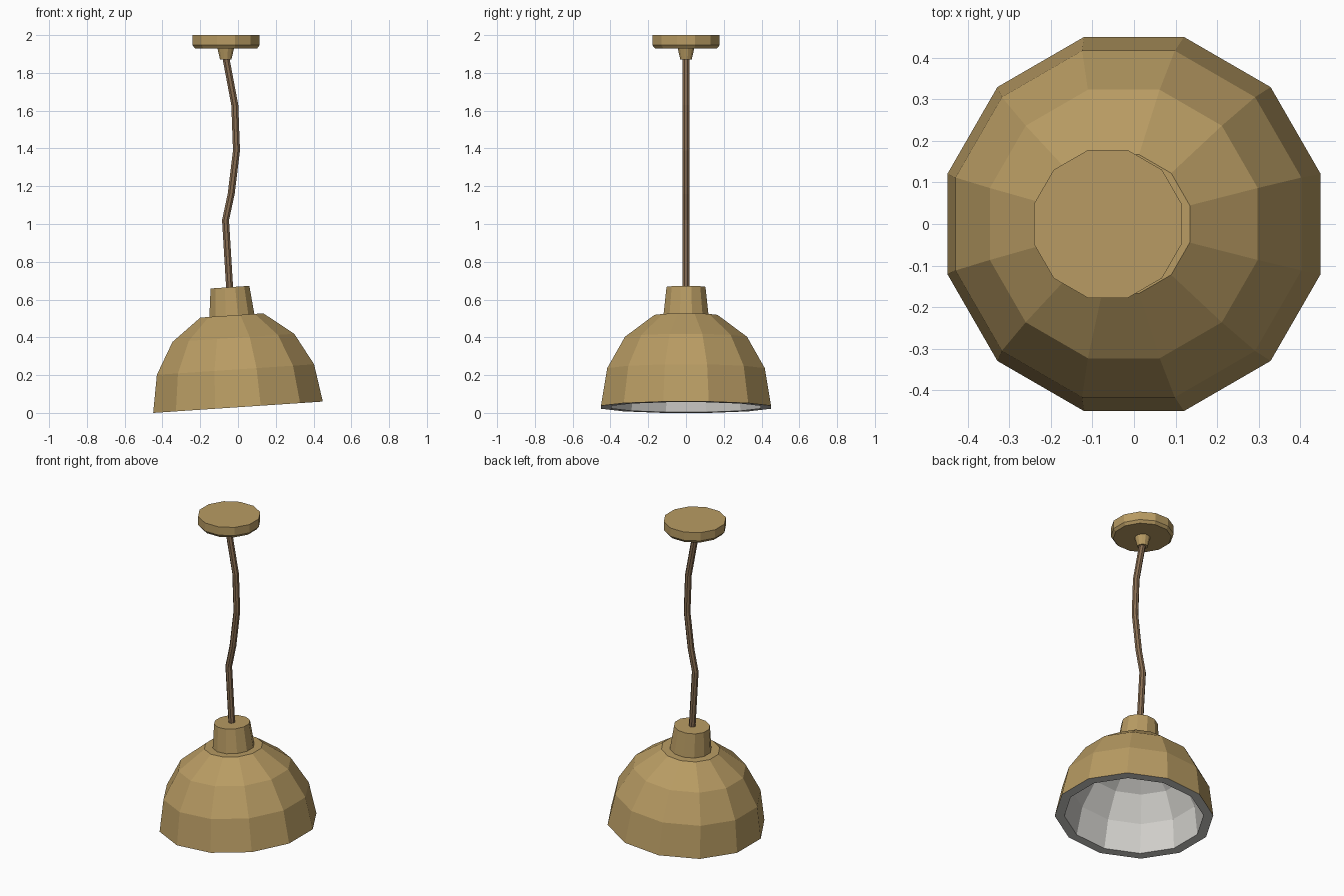
import bpy, bmesh, math
from mathutils import Vector

if "Cube" in bpy.data.objects:
    bpy.data.objects.remove(bpy.data.objects["Cube"])

def material(name, rgb):
    m = bpy.data.materials.new(name)
    m.diffuse_color = (*rgb, 1)
    m.use_nodes = True
    m.node_tree.nodes["Principled BSDF"].inputs["Base Color"].default_value = m.diffuse_color
    return m

brass = material("brass", (0.48, 0.33, 0.125))
white = material("inner_white", (0.64, 0.63, 0.60))
brown = material("brown_cord", (0.25, 0.155, 0.085))

def loft(name, rings, sides, mats, white_from=None):
    """rings: (centre, apothem); skins between them and caps both ends.
    Bands from index white_from on get the second material."""
    bm = bmesh.new()
    k = 1 / math.cos(math.pi / sides)
    loops = []
    for c, r in rings:
        loops.append([bm.verts.new(Vector(c) + Vector((
            r * k * math.cos((i + .5) * 2 * math.pi / sides),
            r * k * math.sin((i + .5) * 2 * math.pi / sides), 0)))
            for i in range(sides)])
    for n, (a, b) in enumerate(zip(loops, loops[1:])):
        for i in range(sides):
            j = (i + 1) % sides
            f = bm.faces.new((a[i], a[j], b[j], b[i]))
            f.material_index = int(white_from is not None and n >= white_from)
    bm.faces.new(loops[0])
    cap = bm.faces.new(loops[-1])
    cap.material_index = int(white_from is not None)
    bmesh.ops.recalc_face_normals(bm, faces=bm.faces)
    me = bpy.data.meshes.new(name)
    bm.to_mesh(me)
    bm.free()
    for m in mats:
        me.materials.append(m)
    ob = bpy.data.objects.new(name, me)
    bpy.context.collection.objects.link(ob)
    return ob

def lathe(name, profile, mats, x=0, white_from=None):
    return loft(name, [((x, 0, z), r) for r, z in profile], 12, mats, white_from)

# Shade: outside from the crown down, then rim and white lining back up
shade = lathe("shade", [(0.167, 0.487), (0.323, 0.368), (0.417, 0.2), (0.45, 0),
                        (0.395, 0), (0.368, 0.185), (0.285, 0.335), (0.145, 0.445)],
              [brass, white], white_from=3)
# Socket cup on top of the shade
cup = lathe("socket_cup", [(0.12, 0.48), (0.103, 0.637)], [brass])
for ob in (shade, cup):
    ob.location.z = 0.03
    ob.rotation_euler.y = -math.asin(0.0667)

# Ceiling canopy and its cord grip
lathe("ceiling_canopy", [(0.165, 1.93), (0.178, 1.947), (0.178, 2.0)], [brass], x=-0.063)
lathe("cord_grip", [(0.03, 1.87), (0.045, 1.935)], [brass], x=-0.065)

# Kinked hanging cord
path = [(-0.043, 0.64), (-0.066, 1.02), (-0.036, 1.16), (-0.008, 1.39),
        (-0.017, 1.63), (-0.066, 1.89)]
loft("cord", [((x, 0, z), 0.0185) for x, z in path], 8, [brown])
